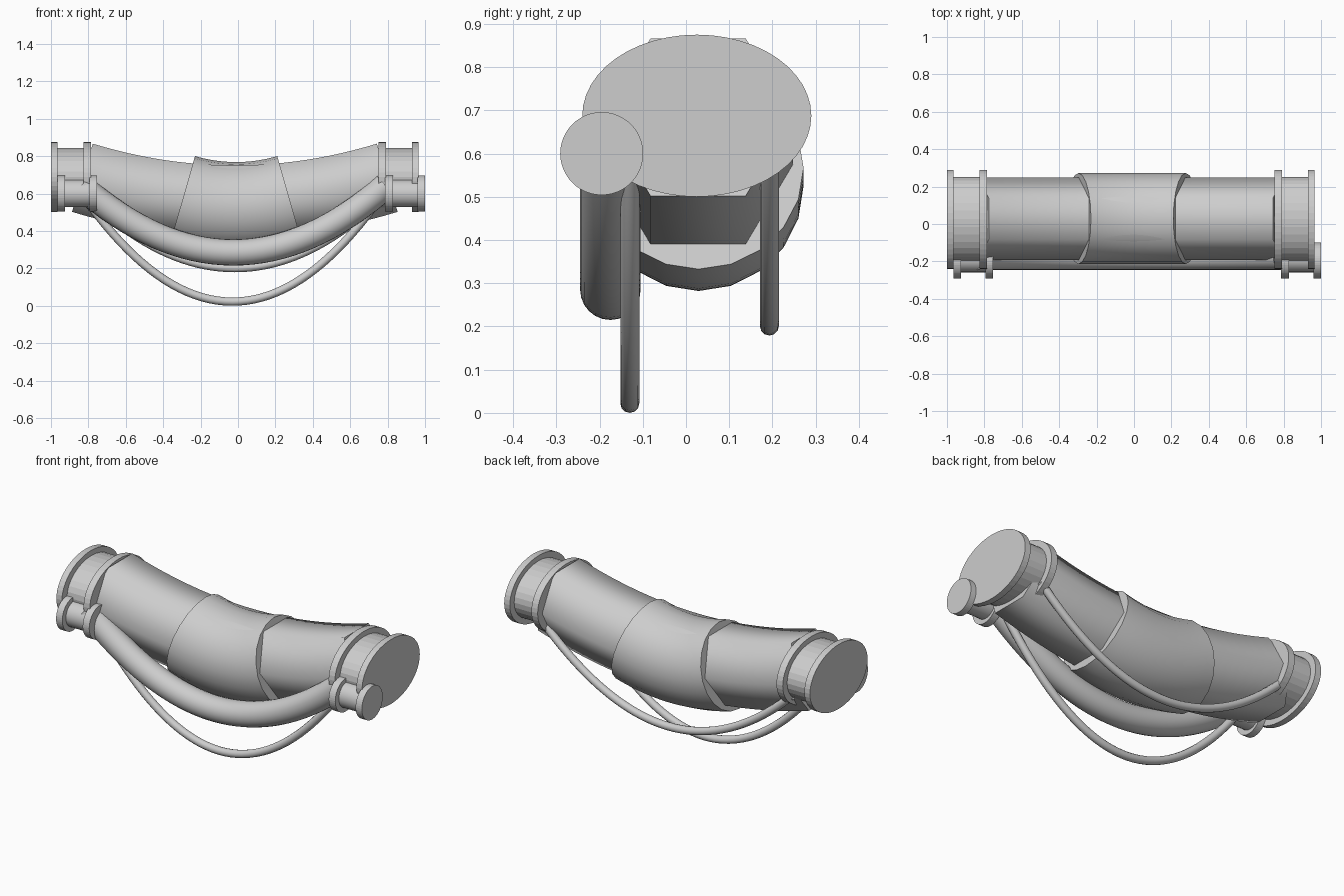
import bpy, bmesh, math
from mathutils import Vector

if "Cube" in bpy.data.objects:
    bpy.data.objects.remove(bpy.data.objects["Cube"])

grey = bpy.data.materials.new("light_grey")
grey.diffuse_color = (0.61, 0.61, 0.61, 1)
grey.use_nodes = True
grey.node_tree.nodes["Principled BSDF"].inputs["Base Color"].default_value = grey.diffuse_color
SHIFT = -0.017          # main pipe assembly is slightly offset along x


def ellipse(ry, rz, n, start=0.0):
    return [(ry * math.sin(2 * math.pi * (i + start) / n),
             rz * math.cos(2 * math.pi * (i + start) / n)) for i in range(n)]


def loft(name, rings, smooth=None):
    """Skin equal-sized rings and cap both ends."""
    n = len(rings[0])
    verts = [v for r in rings for v in r]
    faces = []
    for k in range(len(rings) - 1):
        for i in range(n):
            j = (i + 1) % n
            faces.append((k * n + i, (k + 1) * n + i, (k + 1) * n + j, k * n + j))
    last = (len(rings) - 1) * n
    faces += [tuple(range(n)), tuple(last + i for i in reversed(range(n)))]
    me = bpy.data.meshes.new(name)
    me.from_pydata(verts, [], faces)
    me.materials.append(grey)
    ob = bpy.data.objects.new(name, me)
    bpy.context.collection.objects.link(ob)
    bm = bmesh.new()
    bm.from_mesh(me)
    bmesh.ops.recalc_face_normals(bm, faces=bm.faces)
    bm.to_mesh(me)
    bm.free()
    if smooth:
        bpy.ops.object.select_all(action='DESELECT')
        ob.select_set(True)
        bpy.context.view_layer.objects.active = ob
        bpy.ops.object.shade_smooth_by_angle(angle=math.radians(smooth))
    return ob


def sag_tube(name, profile, half, y, low, bend, x0=0.0, steps=24, smooth=65):
    """Sweep a profile along a hanging parabola z = low + bend * x^2."""
    rings = []
    for k in range(steps + 1):
        x = half * (2 * k / steps - 1)
        a = math.atan(2 * bend * x)
        up = Vector((-math.sin(a), 0, math.cos(a)))
        c = Vector((x + x0, y, low + bend * x * x))
        rings.append([c + Vector((0, py, 0)) + up * pz for py, pz in profile])
    return loft(name, rings, smooth)


def disc(name, xa, xb, y, z, ry, rz, n=48, smooth=None):
    prof = ellipse(ry, rz, n)
    loft(name, [[(x, y + py, z + pz) for py, pz in prof] for x in sorted((xa, xb))], smooth)


# Main pipe: six-sided section with a flat top, gently sagging
sag_tube("main_pipe", ellipse(0.22, 0.22, 6, 0.5), 0.815, 0.028, 0.56, 0.187, SHIFT)

# Thick round sleeve around the middle
sag_tube("middle_sleeve", ellipse(0.243, 0.243, 20), 0.287, 0.029, 0.525, 0.50, -0.01, 12)

# Hanging hose and two thin cables
sag_tube("front_hose", ellipse(0.07, 0.07, 24), 0.815, -0.175, 0.285, 0.535, -0.025, 32)
sag_tube("front_cable", ellipse(0.022, 0.022, 12), 0.80, -0.13, 0.022, 0.89, -0.03, 40)
sag_tube("back_cable", ellipse(0.022, 0.022, 12), 0.80, 0.193, 0.201, 0.61, SHIFT, 40)

# End fittings, mirrored left and right
for side, s in (("left", -1), ("right", 1)):
    m, h = SHIFT, 0.017
    disc(side + "_pipe_outer_flange", m + s * .947, m + s * .983, .025, .6875, .265, .1875)
    disc(side + "_pipe_neck", m + s * .80, m + s * .95, .028, .6875, .222, .157, 32)
    disc(side + "_pipe_inner_flange", m + s * .768, m + s * .808, .025, .6875, .265, .1875)
    disc(side + "_hose_outer_flange", h + s * .943, h + s * .983, -.195, .60, .096, .096)
    disc(side + "_hose_neck", h + s * .80, h + s * .95, -.185, .60, .073, .073, 32, 30)
    disc(side + "_hose_inner_flange", h + s * .77, h + s * .812, -.195, .60, .096, .096)
